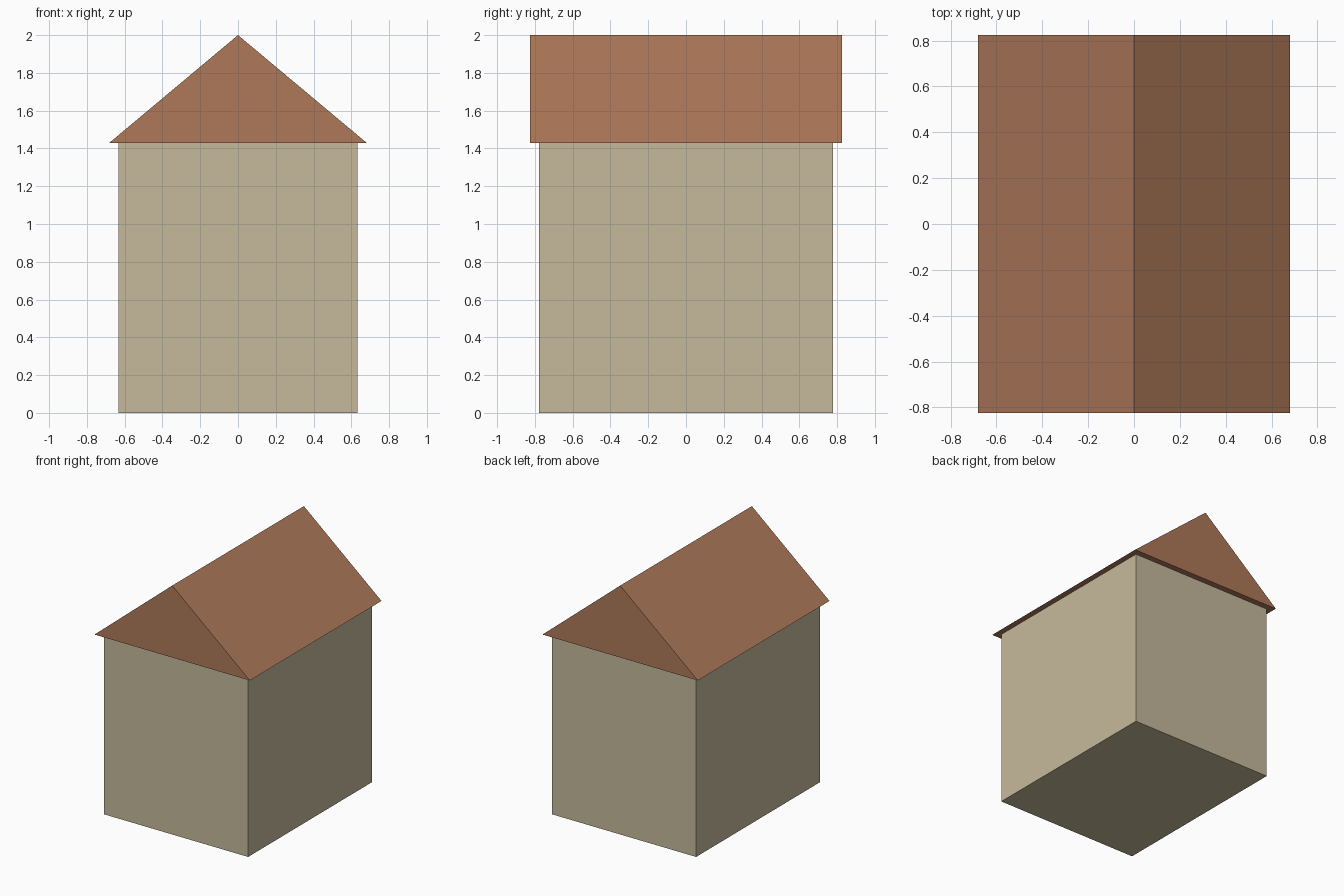
import bpy

if "Cube" in bpy.data.objects:
    bpy.data.objects.remove(bpy.data.objects["Cube"])

HALF_X, HALF_Y = 0.633, 0.777   # wall half sizes
EAVES, RIDGE = 1.43, 2.0        # heights
OVERHANG = 0.048


def material(name, color):
    mat = bpy.data.materials.new(name)
    mat.diffuse_color = (*color, 1)
    mat.use_nodes = True
    mat.node_tree.nodes["Principled BSDF"].inputs["Base Color"].default_value = mat.diffuse_color
    return mat


def extrude_y(name, profile, half_depth, mat):
    """Closed prism: an (x, z) profile, anticlockwise from the front, swept along y."""
    n = len(profile)
    verts = [(x, y, z) for y in (-half_depth, half_depth) for x, z in profile]
    faces = [tuple(range(n)), tuple(reversed(range(n, 2 * n)))]
    faces += [(i, i + n, (i + 1) % n + n, (i + 1) % n) for i in range(n)]
    mesh = bpy.data.meshes.new(name)
    mesh.from_pydata(verts, [], faces)
    mesh.materials.append(mat)
    obj = bpy.data.objects.new(name, mesh)
    bpy.context.collection.objects.link(obj)
    return obj


# Walls: plain box
extrude_y("walls",
          [(-HALF_X, 0), (HALF_X, 0), (HALF_X, EAVES), (-HALF_X, EAVES)],
          HALF_Y, material("plaster", (0.56, 0.49, 0.33)))

# Gabled roof: solid prism overhanging the walls on all sides
roof_x = HALF_X + OVERHANG
extrude_y("roof",
          [(-roof_x, EAVES), (roof_x, EAVES), (0, RIDGE)],
          HALF_Y + OVERHANG, material("roof_tile", (0.42, 0.19, 0.10)))
